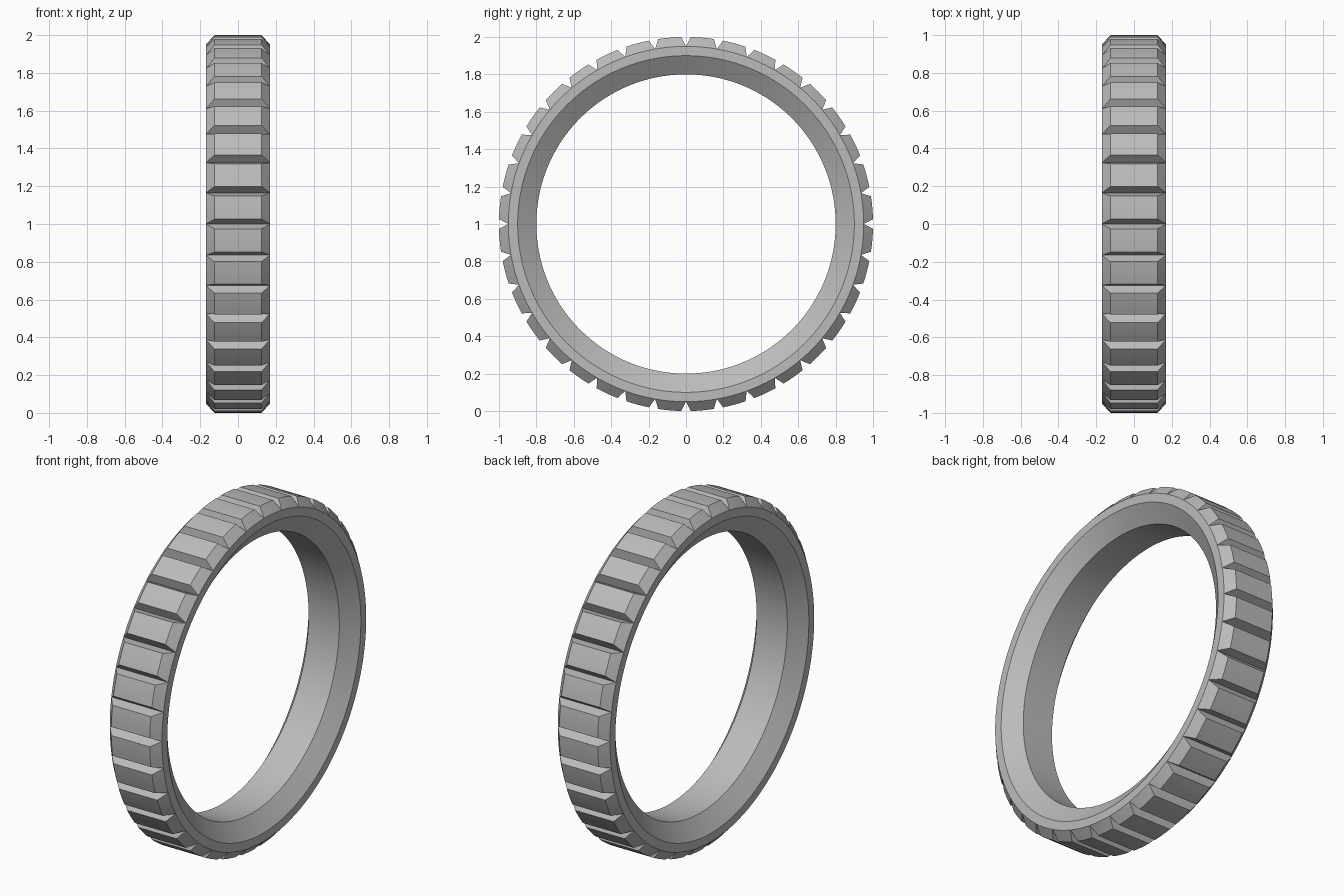
import bpy
import bmesh
from math import sin, cos, radians

cube = bpy.data.objects.get("Cube")
if cube:
    bpy.data.objects.remove(cube)

TEETH = 36
PITCH = 360 / TEETH
GROOVE = 1.45          # half width of a groove, in degrees
TOP_STEPS = 4          # facets along each tooth top

# Half cross-section as (x, radius)
RIM = (0.17, 0.95)
TOOTH = (0.125, 1.0)
SIDE = (0.17, 0.90)
BORE = (0.10, 0.80)


def mirrored(point):
    return (-point[0], point[1])


def add_column(bm, angle, valley):
    """One radial slice of the ring; tooth corners collapse onto the rim in a groove."""
    a = radians(angle)

    def vert(point):
        x, r = point
        return bm.verts.new((x, r * sin(a), 1 + r * cos(a)))

    rim_l, rim_r = vert(RIM), vert(mirrored(RIM))
    if valley:
        outer = [rim_l, rim_l, rim_r, rim_r]
    else:
        outer = [rim_l, vert(TOOTH), vert(mirrored(TOOTH)), rim_r]
    inner = [vert(p) for p in (mirrored(SIDE), mirrored(BORE), BORE, SIDE)]
    return outer + inner


# Toothed ring
bm = bmesh.new()
columns = []
for i in range(TEETH):
    start = i * PITCH
    columns.append(add_column(bm, start, True))
    for s in range(TOP_STEPS + 1):
        step = GROOVE + (PITCH - 2 * GROOVE) * s / TOP_STEPS
        columns.append(add_column(bm, start + step, False))

for a, b in zip(columns, columns[1:] + columns[:1]):
    for k in range(len(a)):
        n = (k + 1) % len(a)
        corners = list(dict.fromkeys((a[k], a[n], b[n], b[k])))
        if len(corners) > 2:
            bm.faces.new(corners)
bmesh.ops.recalc_face_normals(bm, faces=bm.faces)

mesh = bpy.data.meshes.new("toothed_ring")
bm.to_mesh(mesh)
bm.free()
ring = bpy.data.objects.new("toothed_ring", mesh)
bpy.context.collection.objects.link(ring)

# Plain grey material
grey = bpy.data.materials.new("plain_grey")
grey.use_nodes = True
colour = (0.5, 0.5, 0.5, 1)
grey.diffuse_color = colour
grey.node_tree.nodes["Principled BSDF"].inputs["Base Color"].default_value = colour
mesh.materials.append(grey)

# Smooth round surfaces, crisp edges
bpy.ops.object.select_all(action="DESELECT")
ring.select_set(True)
bpy.context.view_layer.objects.active = ring
bpy.ops.object.shade_smooth_by_angle(angle=radians(25))
